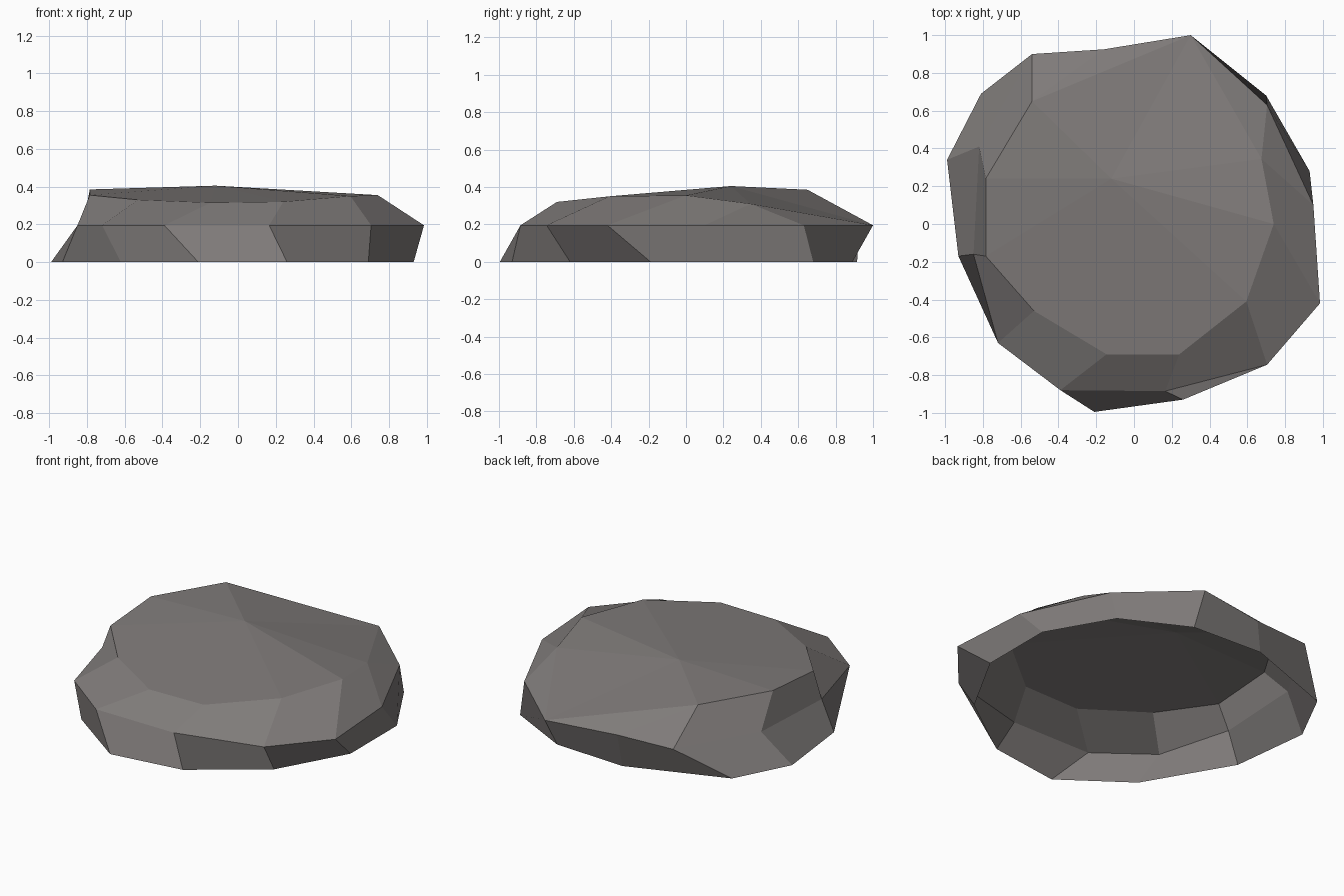
import bpy, bmesh

if "Cube" in bpy.data.objects:
    bpy.data.objects.remove(bpy.data.objects["Cube"])

# Base outline on the ground, middle outline at z = 0.2 (twelve sides each)
base = [(-.21, -.995), (.26, -.93), (.69, -.62), (.93, -.19), (.93, .28), (.70, .68),
        (.29, .89), (-.19, .915), (-.81, .69), (-.99, .34), (-.93, -.17), (-.62, -.70)]
middle = [(-.39, -.88), (.165, -.885), (.705, -.745), (.985, -.42), (.95, .10), (.705, .63),
          (.30, 1.0), (-.16, .925), (-.54, .90), (-.82, .41), (-.85, -.16), (-.72, -.63)]

# Crown outline: repeated points collapse to triangles, and one joins the middle outline
right_dip, back_peak, back_tip = (.675, .345, .31), (-.54, .65, .385), (.30, 1.0, .195)
crown = [(-.145, -.69, .315), (.24, -.69, .32), (.595, -.41, .35), (.74, 0, .355),
         right_dip, right_dip, back_tip, back_peak, back_peak,
         (-.785, .24, .385), (-.785, -.17, .355), (-.53, -.46, .33)]
apex = (-.12, .24, .405)

bm = bmesh.new()
cache = {}


def vert(p):
    if p not in cache:
        cache[p] = bm.verts.new(p)
    return cache[p]


def face(*points):
    unique = list(dict.fromkeys(points))
    if len(unique) > 2:
        bm.faces.new([vert(p) for p in unique])


rings = [[(x, y, 0.0) for x, y in base], [(x, y, .195) for x, y in middle], crown]

# Side bands between neighbouring outlines
for low, high in zip(rings, rings[1:]):
    for i in range(12):
        j = (i + 1) % 12
        face(low[i], low[j], high[j], high[i])

# Top facets fanning out from the apex; the underside stays open
for i in range(12):
    face(crown[i], crown[(i + 1) % 12], apex)

mesh = bpy.data.meshes.new("flat_rock")
bm.to_mesh(mesh)
bm.free()

stone = bpy.data.materials.new("warm grey stone")
stone.diffuse_color = (.215, .2, .195, 1)
stone.use_nodes = True
stone.node_tree.nodes["Principled BSDF"].inputs["Base Color"].default_value = stone.diffuse_color
mesh.materials.append(stone)
rock = bpy.data.objects.new("flat_rock", mesh)
bpy.context.collection.objects.link(rock)
